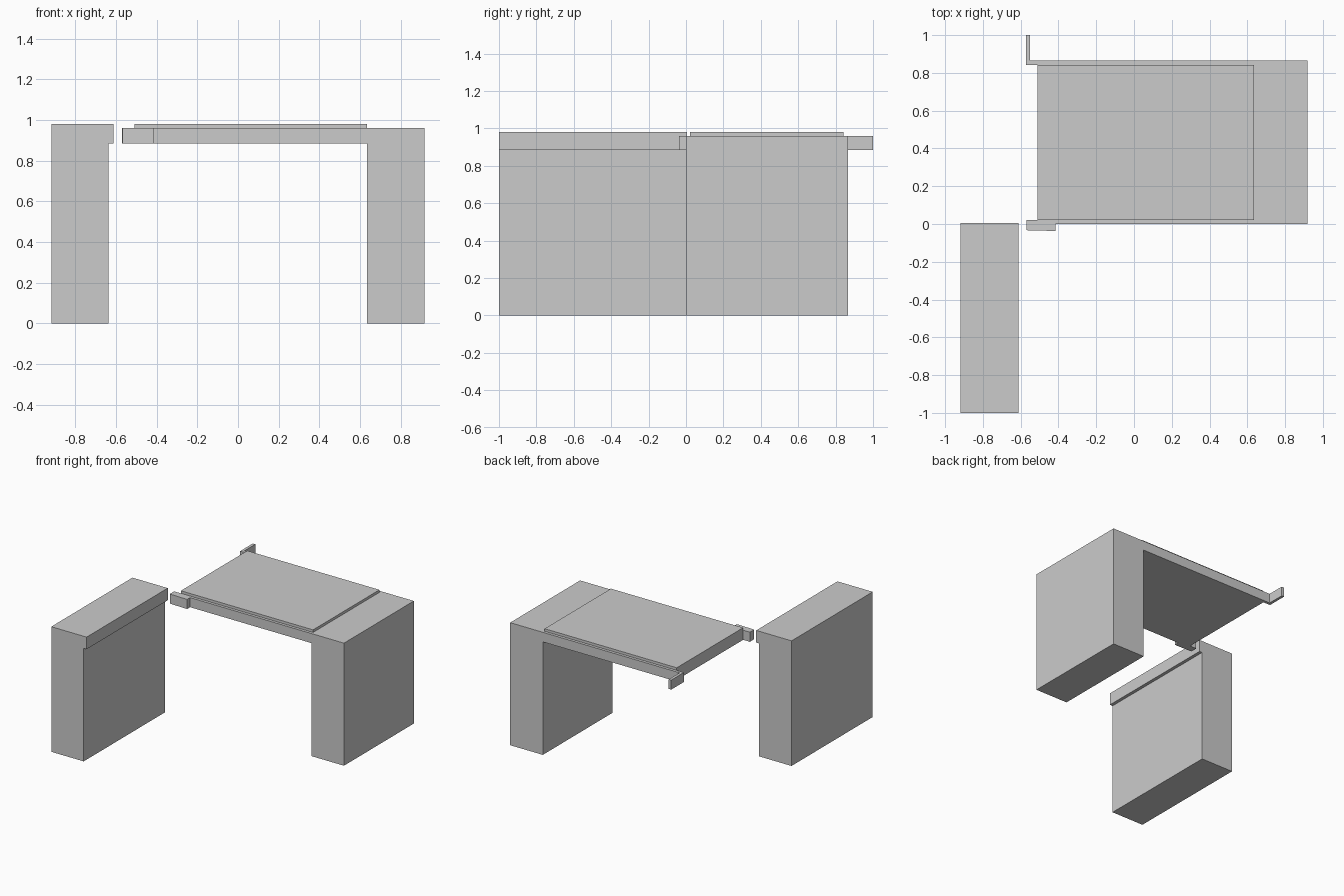
import bpy, bmesh
from mathutils import Vector

if "Cube" in bpy.data.objects:
    bpy.data.objects.remove(bpy.data.objects["Cube"])


def extrude(name, outline, axis, lo, hi):
    """Extrude a 2D outline: axis 'y' takes (x, z) points, axis 'z' takes (x, y) points."""
    bm = bmesh.new()
    place = (lambda p: (p[0], lo, p[1])) if axis == 'y' else (lambda p: (p[0], p[1], lo))
    face = bm.faces.new([bm.verts.new(place(p)) for p in outline])
    ext = bmesh.ops.extrude_face_region(bm, geom=[face])
    step = Vector((0, hi - lo, 0)) if axis == 'y' else Vector((0, 0, hi - lo))
    bmesh.ops.translate(bm, vec=step,
                        verts=[v for v in ext['geom'] if isinstance(v, bmesh.types.BMVert)])
    bmesh.ops.recalc_face_normals(bm, faces=bm.faces)
    mesh = bpy.data.meshes.new(name)
    bm.to_mesh(mesh)
    bm.free()
    obj = bpy.data.objects.new(name, mesh)
    bpy.context.collection.objects.link(obj)
    return obj


UNDER, RAIL_TOP, TOP = 0.885, 0.96, 0.98

# Left pier with an overhanging lip along its inner top edge
extrude("left_pier", [(-0.918, 0), (-0.637, 0), (-0.637, UNDER), (-0.612, UNDER),
                      (-0.612, TOP), (-0.918, TOP)], 'y', -1.0, 0.005)

# Right pier and cantilevered deck in one body
extrude("right_pier_and_deck", [(0.635, 0), (0.918, 0), (0.918, RAIL_TOP), (-0.51, RAIL_TOP),
                                (-0.51, UNDER), (0.635, UNDER)], 'y', 0.0, 0.865)

# Raised panel on top of the deck
extrude("deck_panel", [(-0.51, RAIL_TOP), (0.635, RAIL_TOP), (0.635, TOP), (-0.51, TOP)],
        'y', 0.022, 0.843)

# Side rail ends: stubby front bracket and long thin back bracket
extrude("front_bracket", [(-0.568, -0.033), (-0.415, -0.037), (-0.415, 0.0), (-0.51, 0.0),
                          (-0.51, 0.021), (-0.568, 0.021)], 'z', UNDER, RAIL_TOP)
extrude("back_bracket", [(-0.572, 0.843), (-0.51, 0.843), (-0.51, 0.865), (-0.55, 0.865),
                         (-0.55, 1.0), (-0.572, 1.0)], 'z', UNDER, RAIL_TOP)
